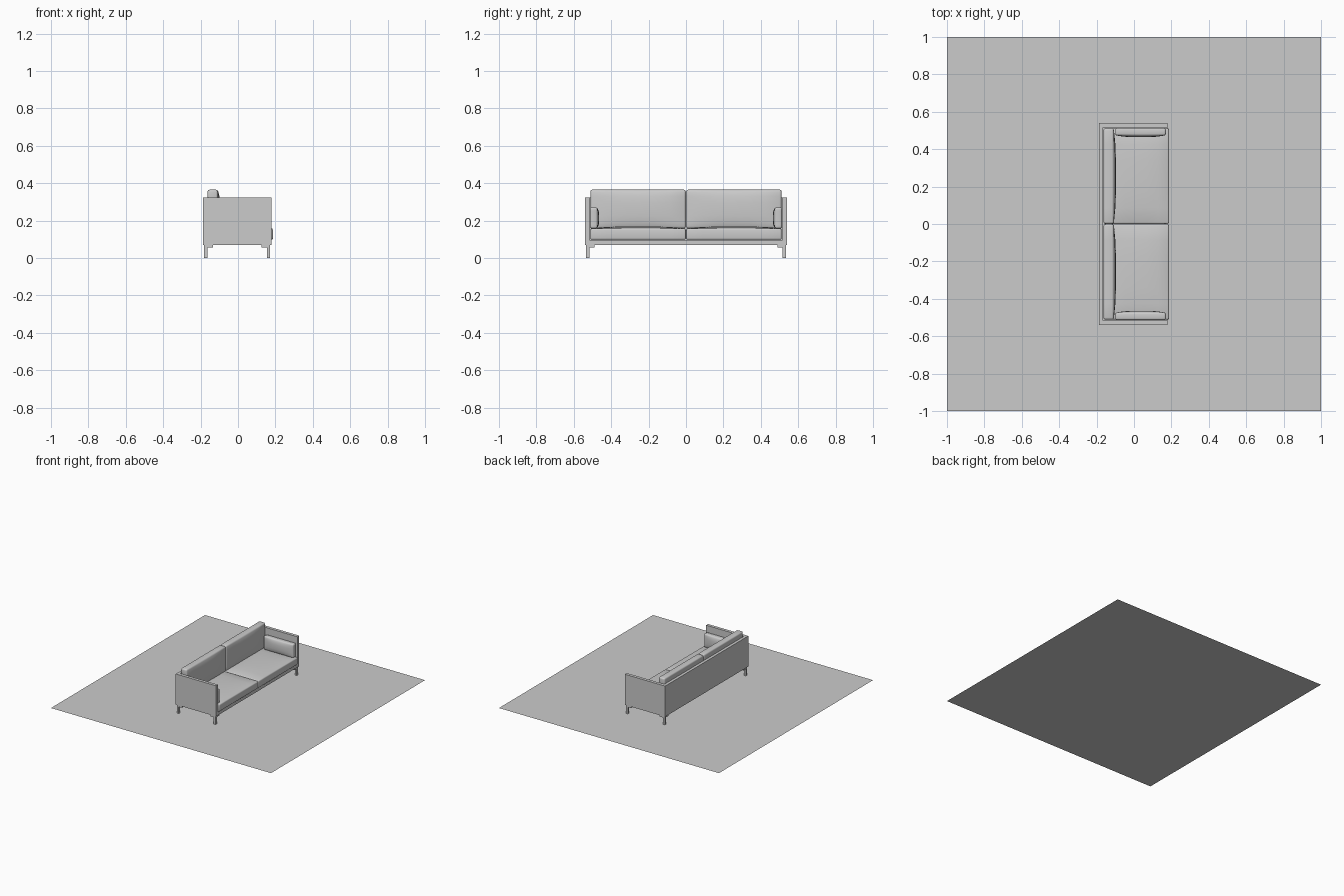
import bpy, bmesh
from mathutils import Vector

if "Cube" in bpy.data.objects:
    bpy.data.objects.remove(bpy.data.objects["Cube"])


def finish(bm, name):
    bmesh.ops.recalc_face_normals(bm, faces=bm.faces)
    me = bpy.data.meshes.new(name)
    bm.to_mesh(me)
    bm.free()
    ob = bpy.data.objects.new(name, me)
    bpy.context.collection.objects.link(ob)
    return ob


def add_box(bm, lo, hi):
    lo, hi = Vector(lo), Vector(hi)
    for v in bmesh.ops.create_cube(bm, size=1)["verts"]:
        v.co = Vector(lo[i] + (v.co[i] + 0.5) * (hi[i] - lo[i]) for i in range(3))


def box(name, lo, hi):
    bm = bmesh.new()
    add_box(bm, lo, hi)
    return finish(bm, name)


def cushion(name, lo, hi, axis, sign, puff, radius):
    """Rounded box whose face on the given side is puffed outward."""
    bm = bmesh.new()
    bmesh.ops.create_cube(bm, size=1)
    flat = [e for e in bm.edges
            if abs(e.verts[0].co[axis] - e.verts[1].co[axis]) < 0.1]
    bmesh.ops.subdivide_edges(bm, edges=flat, cuts=5, use_grid_fill=True)
    a, b = [i for i in range(3) if i != axis]
    for v in bm.verts:
        u, w, outer = v.co[a] * 2, v.co[b] * 2, v.co[axis] * sign > 0
        v.co = Vector(lo[i] + (v.co[i] + 0.5) * (hi[i] - lo[i]) for i in range(3))
        if outer:
            v.co[axis] += sign * puff * (1 - abs(u) ** 3) * (1 - abs(w) ** 3)
    bmesh.ops.recalc_face_normals(bm, faces=bm.faces)
    rim = [e for e in bm.edges if e.calc_face_angle(0) > 0.9]
    bmesh.ops.bevel(bm, geom=rim, offset=radius, segments=3, profile=0.5,
                    affect='EDGES', clamp_overlap=True)
    ob = finish(bm, name)
    soft.append(ob)
    return ob


soft = []

# Flat square floor sheet
bm = bmesh.new()
bmesh.ops.create_grid(bm, x_segments=1, y_segments=1, size=1)
finish(bm, "floor_sheet")

# U-shaped shell: back panel and both arms in one piece
bm = bmesh.new()
outline = [(0.178, -0.54), (0.178, -0.515), (-0.165, -0.515), (-0.165, 0.515),
           (0.178, 0.515), (0.178, 0.54), (-0.188, 0.54), (-0.188, -0.54)]
face = bm.faces.new([bm.verts.new((x, y, 0.07)) for x, y in outline])
top = bmesh.ops.extrude_face_region(bm, geom=[face])["geom"]
for v in top:
    if isinstance(v, bmesh.types.BMVert):
        v.co.z = 0.322
finish(bm, "sofa_shell")

# Seat base
box("seat_base", (-0.165, -0.515, 0.07), (0.178, 0.515, 0.096))

for s, side in ((-1, "left"), (1, "right")):
    y0, y1 = sorted((s * 0.001, s * 0.511))
    # Seat and back cushions
    cushion("seat_cushion_" + side, (-0.162, y0, 0.098), (0.187, y1, 0.157),
            2, 1, 0.012, 0.008)
    cushion("back_cushion_" + side, (-0.163, y0, 0.158), (-0.108, y1, 0.365),
            0, 1, 0.012, 0.011)
    # Small arm cushions
    y0, y1 = sorted((s * 0.474, s * 0.513))
    cushion("arm_cushion_" + side, (-0.1, y0, 0.158), (0.17, y1, 0.27),
            1, -s, 0.010, 0.009)
    # Legs: post with a mounting plate
    for end, xo, d in (("front", 0.172, -1), ("back", -0.182, 1)):
        bm = bmesh.new()
        for w, z0, z1 in ((0.018, 0, 0.056), (0.047, 0.056, 0.07)):
            xs = sorted((xo, xo + d * w))
            ys = sorted((s * 0.535, s * (0.535 - w)))
            add_box(bm, (xs[0], ys[0], z0), (xs[1], ys[1], z1))
        finish(bm, f"{end}_leg_{side}")

# Smooth shading on the upholstery
bpy.ops.object.select_all(action='DESELECT')
for ob in soft:
    ob.select_set(True)
bpy.context.view_layer.objects.active = soft[0]
bpy.ops.object.shade_smooth_by_angle(angle=0.7)
